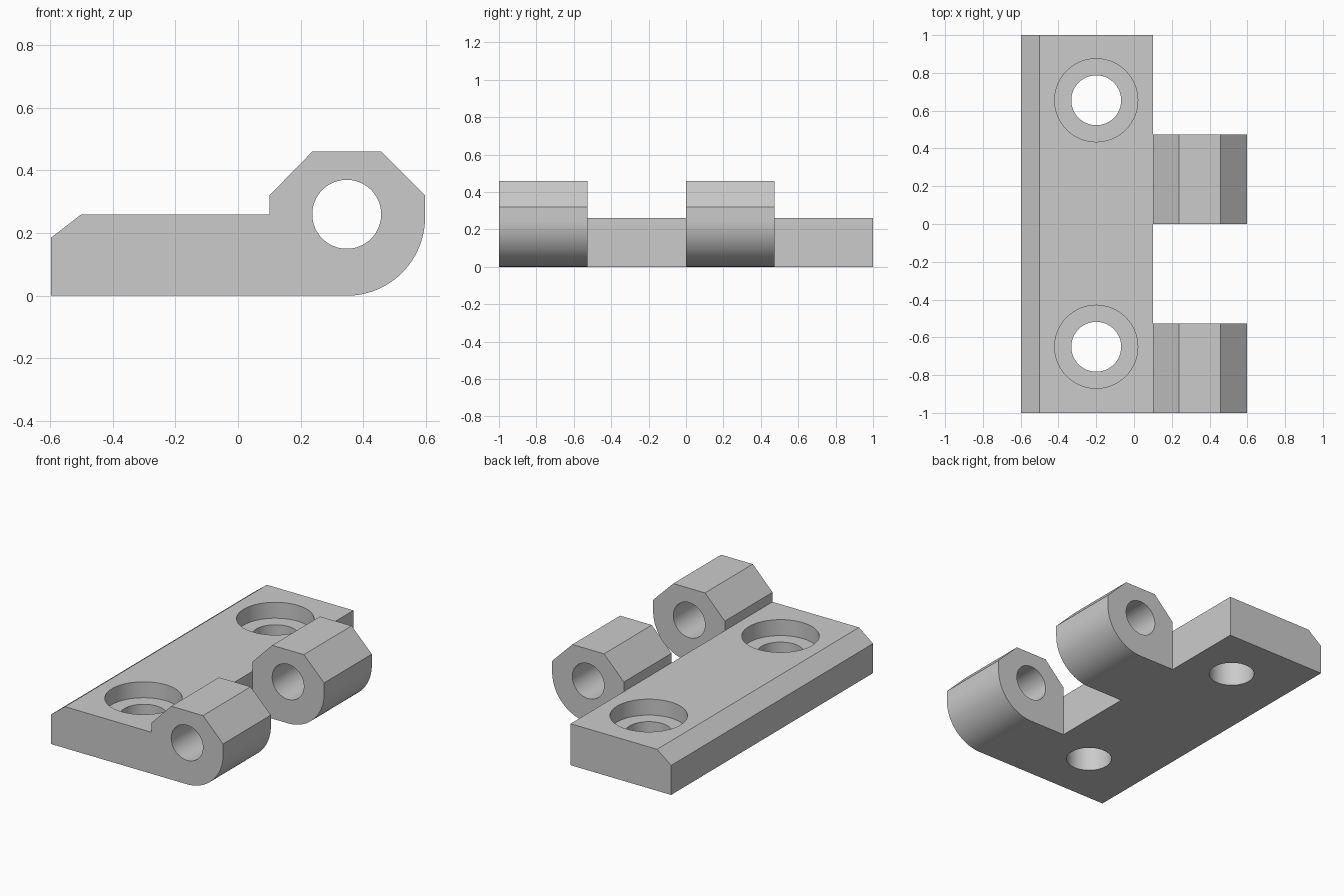
import bpy, bmesh, math
from mathutils import Matrix

cube = bpy.data.objects.get("Cube")
if cube:
    bpy.data.objects.remove(cube, do_unlink=True)

grey = bpy.data.materials.new("plain_grey")
grey.use_nodes = True
tone = (0.6, 0.6, 0.6, 1)
grey.diffuse_color = tone
grey.node_tree.nodes["Principled BSDF"].inputs["Base Color"].default_value = tone


def finish(bm, name):
    bmesh.ops.recalc_face_normals(bm, faces=bm.faces)
    mesh = bpy.data.meshes.new(name)
    bm.to_mesh(mesh)
    bm.free()
    mesh.materials.append(grey)
    obj = bpy.data.objects.new(name, mesh)
    bpy.context.collection.objects.link(obj)
    return obj


def extrude_profile(name, points, y0, y1):
    """Solid made from an x-z outline pulled along y."""
    bm = bmesh.new()
    face = bm.faces.new([bm.verts.new((x, y0, z)) for x, z in points])
    res = bmesh.ops.extrude_face_region(bm, geom=[face])
    verts = [v for v in res["geom"] if isinstance(v, bmesh.types.BMVert)]
    bmesh.ops.translate(bm, verts=verts, vec=(0, y1 - y0, 0))
    return finish(bm, name)


def cylinder(name, radius, depth, centre, along_y=False):
    bm = bmesh.new()
    turn = Matrix.Rotation(math.pi / 2 if along_y else 0, 4, "X")
    bmesh.ops.create_cone(bm, cap_ends=True, segments=64, radius1=radius, radius2=radius,
                          depth=depth, matrix=Matrix.Translation(centre) @ turn)
    return finish(bm, name)


def combine(target, tool, operation):
    mod = target.modifiers.new(operation.lower(), "BOOLEAN")
    mod.operation, mod.solver, mod.object = operation, "EXACT", tool
    bpy.context.view_layer.objects.active = target
    bpy.ops.object.modifier_apply(modifier=mod.name)
    bpy.data.objects.remove(tool, do_unlink=True)


SIDE, EDGE, THICK = 0.597, 0.1, 0.26
PIN_X, ROUND = 0.347, 0.25

# Mounting plate with a bevelled outer edge
leaf = extrude_profile("hinge_leaf", [(-SIDE, 0), (EDGE, 0), (EDGE, THICK),
                                      (-0.5, THICK), (-SIDE, 0.185)], -1, 1)

# Knuckles: rounded underneath, faceted on top
arc = [(PIN_X + ROUND * math.sin(a), ROUND - ROUND * math.cos(a))
       for a in (math.pi / 2 * i / 24 for i in range(25))]
outline = [(EDGE, 0)] + arc + [(SIDE, 0.32), (0.457, 0.46), (0.237, 0.46), (EDGE, 0.32)]
for y0 in (-1, 0):
    combine(leaf, extrude_profile("knuckle", outline, y0, y0 + 0.473), "UNION")

# Pin bore through both knuckles
combine(leaf, cylinder("pin_bore", 0.11, 3, (PIN_X, 0, THICK), True), "DIFFERENCE")

# Counterbored screw holes
for y in (-0.65, 0.655):
    combine(leaf, cylinder("screw_hole", 0.132, 1, (-0.2, y, 0.1)), "DIFFERENCE")
    combine(leaf, cylinder("counterbore", 0.22, 0.4, (-0.2, y, THICK + 0.1)), "DIFFERENCE")

bpy.ops.object.select_all(action="DESELECT")
leaf.select_set(True)
bpy.context.view_layer.objects.active = leaf
bpy.ops.object.shade_smooth_by_angle(angle=math.radians(30))
